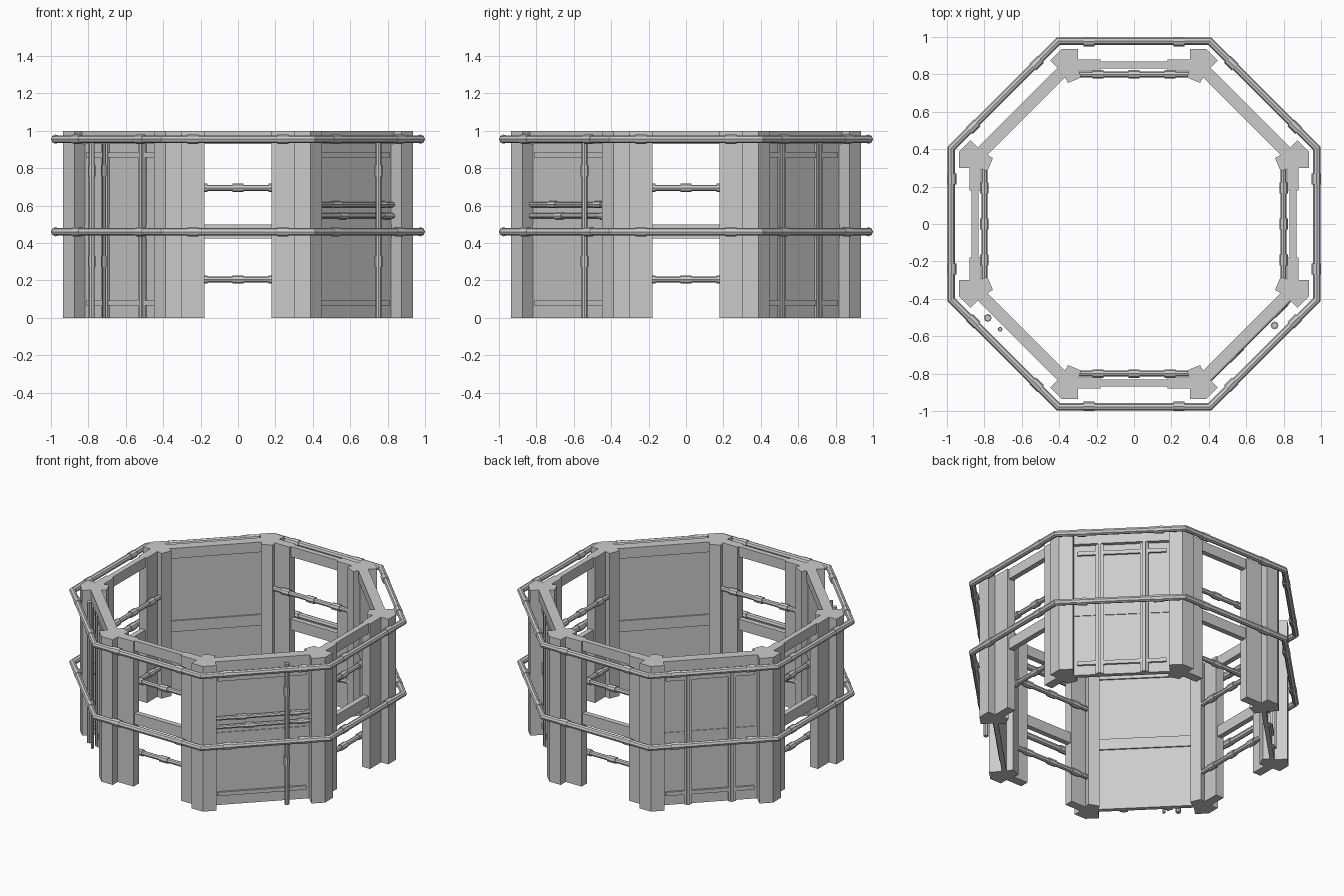
import bpy, bmesh, math
from mathutils import Matrix, Vector

if "Cube" in bpy.data.objects:
    bpy.data.objects.remove(bpy.data.objects["Cube"])


def frame(deg):
    # local x = along the wall, local y = outward, z = up
    a = math.radians(deg)
    o = Vector((math.cos(a), math.sin(a), 0))
    t = Vector((-math.sin(a), math.cos(a), 0))
    return Matrix((t, o, Vector((0, 0, 1)))).transposed()


def finish(name, bm):
    bmesh.ops.recalc_face_normals(bm, faces=bm.faces)
    me = bpy.data.meshes.new(name)
    bm.to_mesh(me)
    bm.free()
    ob = bpy.data.objects.new(name, me)
    bpy.context.collection.objects.link(ob)
    return ob


def box(name, deg, t0, t1, a0, a1, z0, z1):
    m = frame(deg)
    bm = bmesh.new()
    bmesh.ops.create_cube(bm, size=1)
    for v in bm.verts:
        c = v.co
        v.co = m @ Vector(((t0 + t1) / 2 + c.x * (t1 - t0),
                           (a0 + a1) / 2 + c.y * (a1 - a0),
                           (z0 + z1) / 2 + c.z * (z1 - z0)))
    return finish(name, bm)


def rod(name, deg, p, q, r, collars=(), cr=None, cl=0.055, sides=8):
    # straight pipe from p to q (wall coordinates) with collars at given fractions
    m = frame(deg)
    p, q = m @ Vector(p), m @ Vector(q)
    d = (q - p).normalized()
    rot = d.to_track_quat('Z', 'Y').to_matrix().to_4x4()
    bm = bmesh.new()

    def seg(c, length, rad):
        bmesh.ops.create_cone(bm, cap_ends=True, segments=sides, radius1=rad, radius2=rad,
                              depth=length, matrix=Matrix.Translation(c) @ rot)
    if r:
        seg((p + q) / 2, (q - p).length, r)
    for f in collars:
        seg(p.lerp(q, f), cl, cr or r * 1.4)
    return finish(name, bm)


# corner posts: arrow-shaped profile, mirrored about the corner bisector
half = [(0, 1.012), (0.08, 0.979), (0.042, 0.887), (0.042, 0.865), (0.037, 0.832)]
profile = half + [(-t, r) for t, r in reversed(half[1:])]
for k in range(8):
    m = frame(22.5 + 45 * k)
    bm = bmesh.new()
    f = bm.faces.new([bm.verts.new(m @ Vector((t, r, 0))) for t, r in profile])
    ext = bmesh.ops.extrude_face_region(bm, geom=[f])
    for v in ext['geom']:
        if isinstance(v, bmesh.types.BMVert):
            v.co.z += 1
    finish("corner_post", bm)

# open sides: jamb plates, cross beams and inner rails
for deg in (0, 90, 180, 270):
    for s in (-1, 1):
        t0, t1 = sorted((s * 0.18, s * 0.325))
        box("jamb_plate", deg, t0, t1, 0.82, 0.88, 0, 1)
    box("top_beam", deg, -0.2, 0.2, 0.832, 0.868, 0.93, 1)
    box("middle_beam", deg, -0.2, 0.2, 0.832, 0.868, 0.425, 0.5)
    rod("upper_rail", deg, (-0.32, 0.8, 0.695), (0.32, 0.8, 0.695), 0.016,
        (0.2, 0.5, 0.8), 0.023, 0.06)
    rod("lower_rail", deg, (-0.32, 0.8, 0.205), (0.32, 0.8, 0.205), 0.016,
        (0.2, 0.5, 0.8), 0.022, 0.06)

# closed diagonal sides: panel, frame beams, strips and slats
for deg in (45, 135, 225, 315):
    box("wall_panel", deg, -0.325, 0.325, 0.825, 0.855, 0, 1)
    box("wall_top_beam", deg, -0.325, 0.325, 0.815, 0.88, 0.93, 1)
    box("wall_middle_band", deg, -0.325, 0.325, 0.815, 0.86, 0.425, 0.5)
    for z in (0.87, 0.08):
        box("wall_strip", deg, -0.28, 0.28, 0.85, 0.868, z - 0.013, z + 0.013)
    if deg != 315:
        for t in (-0.14, 0.14):
            box("wall_slat", deg, t - 0.025, t + 0.025, 0.85, 0.87, 0, 0.94)
            box("slat_rib", deg, t - 0.01, t + 0.01, 0.865, 0.88, 0, 0.94)

# outside pipes on the two front diagonals
up = (0.31, 0.81)
rod("drain_pipe", 315, (0.148, 0.915, 0), (0.148, 0.915, 0.97), 0.016, up, 0.021, 0.06)
rod("drain_pipe", 225, (-0.198, 0.908, 0), (-0.198, 0.908, 0.97), 0.016, up, 0.021, 0.06)
rod("thin_pipe", 225, (-0.108, 0.904, 0), (-0.108, 0.904, 0.97), 0.01, up, 0.013, 0.06)
rod("wall_pipe", 315, (-0.3, 0.873, 0.605), (0.3, 0.873, 0.605), 0.014, (0.28, 0.85), 0.019)
rod("wall_pipe", 315, (-0.3, 0.873, 0.545), (0.3, 0.873, 0.545), 0.014, (0.36, 0.92), 0.019)

# two mitred octagonal pipe rings with collars
AP, R, N = 0.978, 0.02, 8
for z in (0.955, 0.46):
    bm = bmesh.new()
    loops = []
    for k in range(8):
        d = frame(22.5 + 45 * k) @ Vector((0, 1, 0))
        loop = []
        for i in range(N):
            a = 2 * math.pi * i / N
            v = d * ((AP + R * math.cos(a)) / math.cos(math.pi / 8))
            v.z = z + R * math.sin(a)
            loop.append(bm.verts.new(v))
        loops.append(loop)
    for k in range(8):
        A, B = loops[k], loops[(k + 1) % 8]
        for i in range(N):
            j = (i + 1) % N
            bm.faces.new((A[i], A[j], B[j], B[i]))
    finish("pipe_ring", bm)
    for k in range(8):
        rod("ring_collar", 45 * k, (-0.24, AP - 0.003, z), (0.24, AP - 0.003, z),
            0, (0, 1), 0.025, 0.058)
